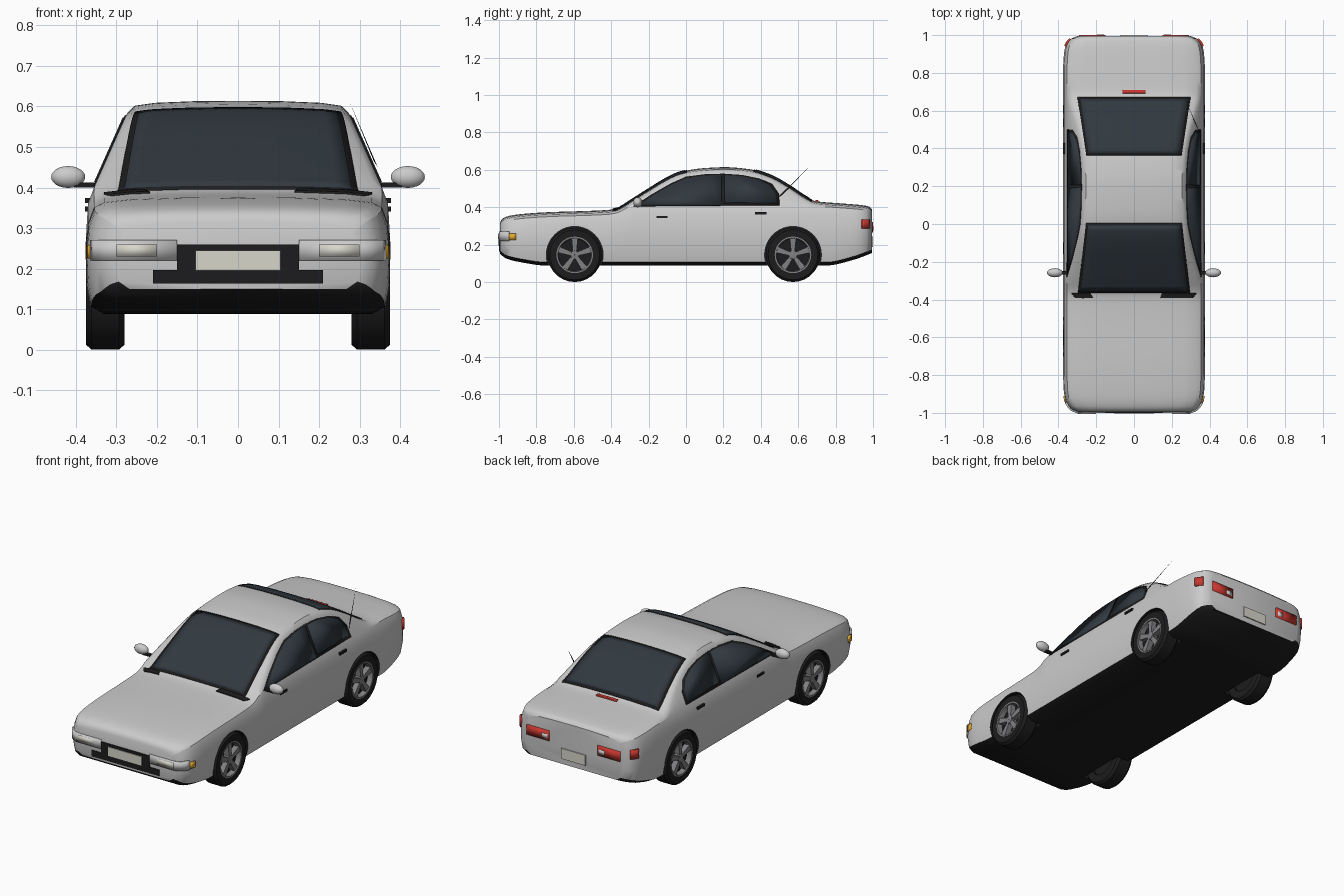
import bpy, bmesh
from math import sin, cos, pi, radians
from mathutils import Vector, Matrix

if "Cube" in bpy.data.objects:
    bpy.data.objects.remove(bpy.data.objects["Cube"])

def mat(name, r, g, b):
    m = bpy.data.materials.new(name)
    m.diffuse_color = (r, g, b, 1)
    m.use_nodes = True
    m.node_tree.nodes["Principled BSDF"].inputs["Base Color"].default_value = m.diffuse_color
    return m

PAINT = mat("paint", .6, .6, .6)
BLACK = mat("black", .012, .012, .013)
GLASS = mat("glass", .03, .04, .05)
RED = mat("red", .6, .04, .03)
AMBER = mat("amber", .8, .4, .03)
SILVER = mat("silver", .75, .76, .78)
PLATE = mat("plate", .68, .67, .6)
RIM = mat("rim", .22, .22, .23)

def make(name, verts, faces, material, mirror=False, thick=0, angle=35):
    me = bpy.data.meshes.new(name)
    me.from_pydata(verts, [], faces)
    bm = bmesh.new()
    bm.from_mesh(me)
    bmesh.ops.recalc_face_normals(bm, faces=bm.faces)
    bm.to_mesh(me)
    bm.free()
    me.materials.append(material)
    ob = bpy.data.objects.new(name, me)
    bpy.context.collection.objects.link(ob)
    smooth(ob, angle)
    if thick:
        s = ob.modifiers.new("Solid", 'SOLIDIFY')
        s.thickness, s.offset = thick, 0
    if mirror:
        ob.modifiers.new("Mirror", 'MIRROR')
    return ob

def smooth(ob, angle=35):
    ob.data.polygons.foreach_set("use_smooth", [True] * len(ob.data.polygons))
    ob.data.set_sharp_from_angle(angle=radians(angle))

def box(name, c, s, material, mirror=False):
    v = [(c[0] + a * s[0] / 2, c[1] + b * s[1] / 2, c[2] + d * s[2] / 2)
         for a in (-1, 1) for b in (-1, 1) for d in (-1, 1)]
    f = [(0, 1, 3, 2), (4, 6, 7, 5), (0, 4, 5, 1), (2, 3, 7, 6), (0, 2, 6, 4), (1, 5, 7, 3)]
    return make(name, v, f, material, mirror)

def lathe(name, prof, y, z, material, n=28, mirror=True):
    # closed (radius, x) profile spun about an axle parallel to x
    k = len(prof)
    v = [(x, y + r * cos(2 * pi * i / n), z + r * sin(2 * pi * i / n)) for i in range(n) for r, x in prof]
    f = [(i * k + j, i * k + (j + 1) % k, (i + 1) % n * k + (j + 1) % k, (i + 1) % n * k + j)
         for i in range(n) for j in range(k)]
    return make(name, v, f, material, mirror)

def curve(p, t):
    # monotone cubic through (t, value) points
    if t <= p[0][0]: return p[0][1]
    if t >= p[-1][0]: return p[-1][1]
    d = [(b[1] - a[1]) / (b[0] - a[0]) for a, b in zip(p, p[1:])]
    m = [d[0]] + [2 * a * b / (a + b) if a * b > 0 else 0 for a, b in zip(d, d[1:])] + [d[-1]]
    i = next(i for i in range(len(d)) if t <= p[i + 1][0])
    h = p[i + 1][0] - p[i][0]
    s = (t - p[i][0]) / h
    return ((2*s**3 - 3*s*s + 1) * p[i][1] + (s**3 - 2*s*s + s) * h * m[i]
            + (3*s*s - 2*s**3) * p[i + 1][1] + (s**3 - s*s) * h * m[i + 1])

# Body outlines along the length: top line, underside, half width
TOP = [(-.995, .315), (-.985, .335), (-.95, .353), (-.85, .366), (-.72, .374), (-.5, .381), (-.4, .387),
       (-.36, .397), (-.28, .445), (-.19, .502), (-.1, .556), (-.03, .587), (.075, .607), (.21, .614), (.34, .603),
       (.45, .57), (.555, .512), (.635, .459), (.69, .432), (.82, .421), (.94, .411), (.98, .403), (.995, .388)]
BOT = [(-.995, .15), (-.96, .125), (-.88, .105), (-.75, .088), (.75, .088), (.9, .12), (.995, .155)]
WID = [(-.995, .305), (-.985, .328), (-.965, .348), (-.93, .365), (-.85, .374), (-.7, .376),
       (.8, .376), (.9, .371), (.95, .36), (.98, .335), (.995, .3)]
SLOPE = .444

def section(y):
    zr, zb, w = curve(TOP, y), curve(BOT, y), curve(WID, y)
    belt = min(.40, zr - .025)
    ze = max(zr - .03, belt + .001)
    e = .945 * w - (ze - belt) * SLOPE
    return [(0, zb), (.88 * w, zb), (.965 * w, zb + .018), (.995 * w, zb + .07),
            (w, (zb + .03 + belt) / 2), (.985 * w, belt - .04), (.945 * w, belt), (e, ze),
            (.93 * e, zr - .012), (.75 * e, zr - .005), (.4 * e, zr - .001), (0, zr)]

# Body shell
ys = [-.995, -.99, -.985, -.975] + [-.965 + 1.93 * i / 72 for i in range(73)] + [.973, .981, .989, .995]
verts = []
for y in ys:
    h = section(y)
    verts += [(x, y, z) for x, z in h] + [(-x, y, z) for x, z in h[-2:0:-1]]
K = 22
faces = [(i * K + j, i * K + (j + 1) % K, (i + 1) * K + (j + 1) % K, (i + 1) * K + j)
         for i in range(len(ys) - 1) for j in range(K)]
dark = [j in (0, 1, K - 1, K - 2) for i in range(len(ys) - 1) for j in range(K)]
faces += [tuple(range(K)), tuple(range(len(verts) - K, len(verts)))]
body = make("body", verts, faces, PAINT)
body.data.materials.append(BLACK)
for p, d in zip(body.data.polygons, dark):
    p.material_index = int(d)

# Wheel arches
AXLES = (-.595, .572)
bm = bmesh.new()
for y in AXLES:
    for s in (-1, 1):
        bmesh.ops.create_cone(bm, cap_ends=True, segments=40, radius1=.152, radius2=.152, depth=.24,
                              matrix=Matrix.Translation((s * .385, y, .145)) @ Matrix.Rotation(pi / 2, 4, 'Y'))
cm = bpy.data.meshes.new("arch_cutter")
bm.to_mesh(cm)
bm.free()
cm.materials.append(BLACK)
cutter = bpy.data.objects.new("arch_cutter", cm)
bpy.context.collection.objects.link(cutter)
cutter.hide_render = True
b = body.modifiers.new("Arches", 'BOOLEAN')
b.operation, b.solver, b.object = 'DIFFERENCE', 'EXACT', cutter
b.material_mode = 'TRANSFER'
bpy.context.view_layer.objects.active = body
bpy.ops.object.modifier_apply(modifier="Arches")
bpy.data.objects.remove(cutter)
smooth(body)

# Front and rear glass follow the roof surface
def top_z(x, y):
    up = section(y)[:6:-1]
    for (x0, z0), (x1, z1) in zip(up, up[1:]):
        if abs(x) <= x1:
            return z0 + (z1 - z0) * (abs(x) - x0) / (x1 - x0)
    return up[-1][1]

def patch(name, y0, w0, y1, w1, material, thick, x0=-1, n=14):
    v = []
    for i in range(n + 1):
        y, w = y0 + (y1 - y0) * i / n, w0 + (w1 - w0) * i / n
        for j in range(n + 1):
            x = w * (x0 + (1 - x0) * j / n)
            v.append((x, y, top_z(x, y)))
    m = n + 1
    f = [(i * m + j, i * m + j + 1, (i + 1) * m + j + 1, (i + 1) * m + j) for i in range(n) for j in range(n)]
    return make(name, v, f, material, thick=thick)

patch("windshield_frame", -.365, .297, .005, .254, BLACK, .006)
patch("windshield", -.35, .28, -.008, .242, GLASS, .011)
patch("rear_window_frame", .362, .252, .672, .3, BLACK, .006)
patch("rear_window", .374, .24, .658, .283, GLASS, .011)
patch("right_wiper", -.392, .31, -.366, .33, BLACK, .012, .45)
patch("left_wiper", -.392, -.31, -.366, -.33, BLACK, .012, .7)
patch("high_brake_light", .692, .062, .708, .062, RED, .014)

# Side glass lies on the sloping cabin side
def side(name, pts, material, thick):
    v = [(.945 * .376 - (z - .40) * SLOPE, y, z) for y, z in pts]
    return make(name, v, [tuple(range(len(v)))], material, True, thick)

side("side_window_frame", [(-.28, .404), (-.19, .464), (-.08, .527), (0, .562), (.1, .575), (.2, .578), (.3, .571),
                           (.39, .553), (.46, .523), (.497, .47), (.5, .41)], BLACK, .006)
side("front_side_window", [(-.245, .412), (-.17, .465), (-.08, .517), (0, .552), (.1, .567), (.19, .571),
                           (.19, .412)], GLASS, .011)
side("rear_side_window", [(.207, .422), (.207, .57), (.3, .563), (.38, .546), (.44, .519), (.478, .475),
                          (.483, .425)], GLASS, .011)

# Lamps that wrap round the corners of the body
def strip(name, plan, z0, z1, material, thick=.012):
    v = [(x, y, z) for x, y in plan for z in (z0, z1)]
    f = [(2 * i, 2 * i + 2, 2 * i + 3, 2 * i + 1) for i in range(len(plan) - 1)]
    return make(name, v, f, material, True, thick)

def corner(*yy):
    return [(curve(WID, y), y) for y in yy]

strip("headlight", [(.15, -.995)] + corner(-.995, -.985, -.975, -.96, -.945), .22, .27, SILVER)
strip("headlight_lens", [(.2, -.999), (.3, -.999)], .23, .26, PLATE)
strip("front_indicator", corner(-.945, -.93, -.91), .225, .258, AMBER)
strip("rear_corner_light", corner(.94, .95, .96, .97, .978), .285, .335, RED)
strip("tail_light", [(.15, .995), (.29, .995)], .265, .32, RED)
strip("reverse_light", [(.16, .998), (.195, .998)], .275, .3, SILVER, .01)

# Grille, bumper slot and plates
box("grille", (0, -.995, .228), (.3, .01, .064), BLACK)
box("bumper_slot", (0, -.995, .18), (.42, .01, .034), BLACK)
box("front_plate", (0, -.998, .22), (.21, .012, .05), PLATE)
box("rear_plate", (0, .996, .215), (.15, .01, .058), PLATE)

# Door handles
for y, z in ((-.128, .347), (.4, .368)):
    box("door_handle", (.37, y, z), (.014, .06, .012), BLACK, True)

# Door mirrors
bm = bmesh.new()
bmesh.ops.create_uvsphere(bm, u_segments=20, v_segments=12, radius=1,
                          matrix=Matrix.Translation((.419, -.258, .426)) @ Matrix.Diagonal((.042, .024, .027, 1)))
me = bpy.data.meshes.new("door_mirror")
bm.to_mesh(me)
bm.free()
me.materials.append(PAINT)
ob = bpy.data.objects.new("door_mirror", me)
bpy.context.collection.objects.link(ob)
smooth(ob, 60)
ob.modifiers.new("Mirror", 'MIRROR')
box("mirror_arm", (.375, -.258, .406), (.06, .02, .012), BLACK, True)

# Wheels
for y in AXLES:
    lathe("tire", [(.092, .28), (.133, .28), (.145, .294), (.145, .361), (.133, .375), (.097, .373)], y, .145, BLACK)
    lathe("rim_ring", [(.098, .36), (.098, .374), (.09, .374), (.086, .345)], y, .145, RIM)
    lathe("wheel_disc", [(.001, .3), (.095, .3), (.095, .338), (.001, .338)], y, .145, BLACK)
    lathe("hub", [(.001, .33), (.026, .33), (.022, .37), (.001, .372)], y, .145, RIM, 16)
    for i in range(5):
        a = 2 * pi * i / 5 + pi / 2
        d, t = Vector((0, cos(a), sin(a))), Vector((0, -sin(a), cos(a)))
        c = Vector((0, y, .145))
        v = [c + d * r + t * s * w + Vector((x, 0, 0)) for x in (.335, .368)
             for r, w in ((.015, .01), (.093, .017)) for s in (-1, 1)]
        make("wheel_spoke", v, [(0, 1, 3, 2), (4, 6, 7, 5), (0, 4, 5, 1), (2, 3, 7, 6), (0, 2, 6, 4), (1, 5, 7, 3)],
             RIM, True)

# Antenna spike
base = [(.345, .49, .45), (.325, .53, .49), (.335, .515, .465)]
make("antenna", base + [(.275, .655, .612)], [(0, 1, 2), (0, 1, 3), (1, 2, 3), (2, 0, 3)], BLACK)
